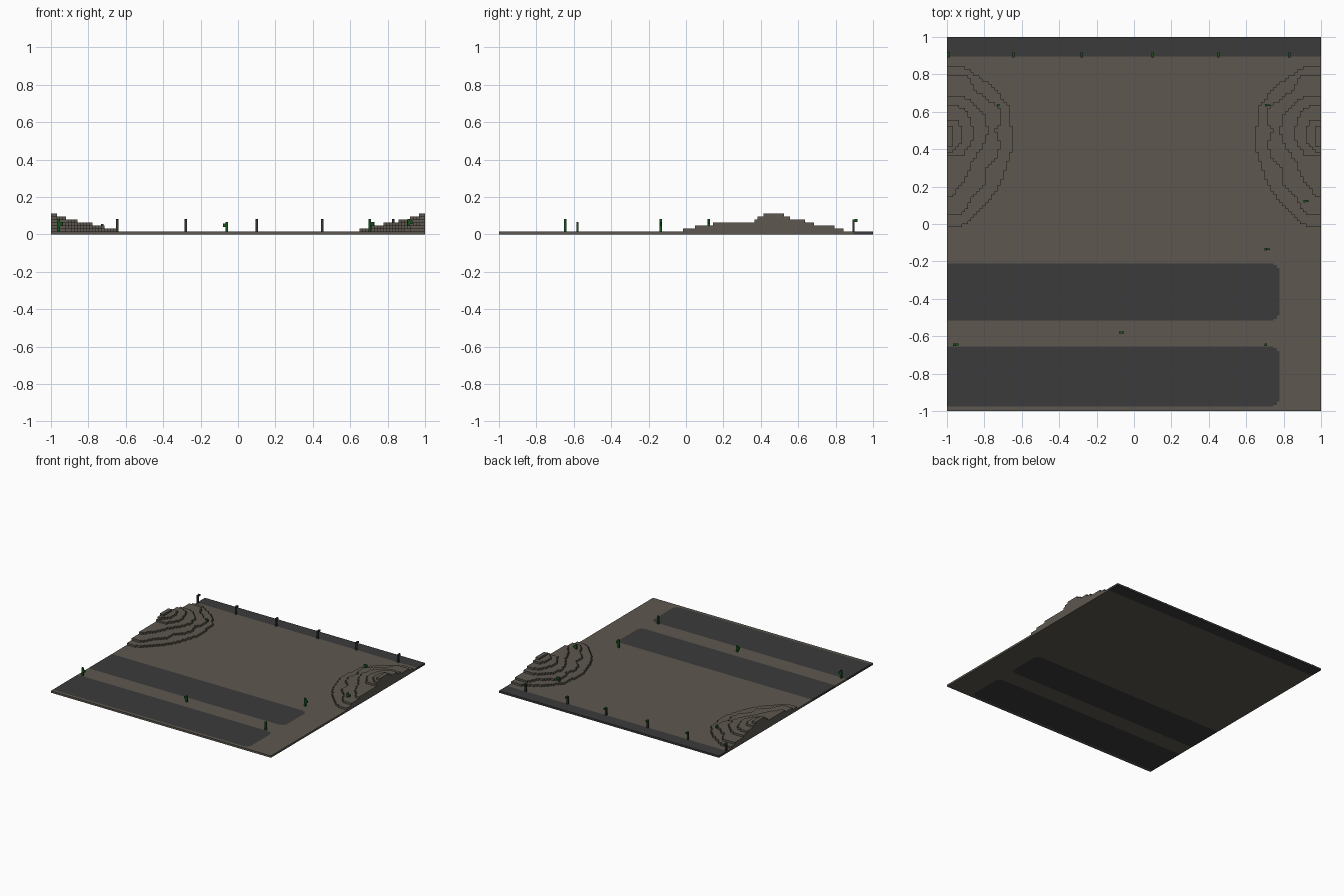
import bpy, bmesh
from mathutils import Vector

if "Cube" in bpy.data.objects:
    bpy.data.objects.remove(bpy.data.objects["Cube"], do_unlink=True)

V = 0.0159  # block size


def material(name, rgb):
    m = bpy.data.materials.new(name)
    m.use_nodes = True
    m.diffuse_color = (*rgb, 1)
    bsdf = next(n for n in m.node_tree.nodes if n.type == 'BSDF_PRINCIPLED')
    bsdf.inputs["Base Color"].default_value = (*rgb, 1)
    bsdf.inputs["Roughness"].default_value = 0.9
    return m


EARTH = material("brown_grey_earth", (0.110, 0.098, 0.079))
ASPHALT = material("dark_asphalt", (0.043, 0.043, 0.043))
POST = material("post_charcoal", (0.035, 0.035, 0.035))
GREEN = material("plant_green", (0.008, 0.085, 0.012))


def finish(bm, name, *mats):
    bmesh.ops.recalc_face_normals(bm, faces=bm.faces)
    me = bpy.data.meshes.new(name)
    bm.to_mesh(me)
    bm.free()
    for m in mats:
        me.materials.append(m)
    ob = bpy.data.objects.new(name, me)
    bpy.context.collection.objects.link(ob)
    return ob


def add_box(bm, lo, hi, mat=0):
    lo, hi = Vector(lo), Vector(hi)
    verts = bmesh.ops.create_cube(bm, size=1)["verts"]
    for v in verts:
        v.co = (lo + hi) / 2 + v.co * (hi - lo)
    for f in {f for v in verts for f in v.link_faces}:
        f.material_index = mat


# Ground slab, cut along the road edges and coloured by face position
ROADS = [(-0.515, -0.21), (-0.975, -0.655)]
ROUNDING = [(0.0, 0.745), (0.008, 0.765), (0.025, 0.777)]  # inset from edge, road end
BACK_ROAD = 0.895


def is_road(c):
    if c.y > BACK_ROAD:
        return True
    for lo, hi in ROADS:
        inset = min(c.y - lo, hi - c.y)
        if any(inset > d and c.x < end for d, end in ROUNDING):
            return True
    return False


bm = bmesh.new()
add_box(bm, (-1, -1, 0), (1, 1, V))
cuts = [((end, 0, 0), (1, 0, 0)) for _, end in ROUNDING]
cuts += [((0, BACK_ROAD, 0), (0, 1, 0))]
for lo, hi in ROADS:
    for d, _ in ROUNDING:
        cuts += [((0, lo + d, 0), (0, 1, 0)), ((0, hi - d, 0), (0, 1, 0))]
for co, no in cuts:
    bmesh.ops.bisect_plane(bm, geom=bm.verts[:] + bm.edges[:] + bm.faces[:],
                           plane_co=co, plane_no=no)
for f in bm.faces:
    f.material_index = int(is_road(f.calc_center_median()))
finish(bm, "ground_slab", EARTH, ASPHALT)

# Hill terraces: (y, distance from the outer edge) from low to high
TERRACES = [
    [(-0.015, 0.07), (0.03, 0.14), (0.13, 0.23), (0.21, 0.285), (0.29, 0.31),
     (0.37, 0.34), (0.45, 0.35), (0.54, 0.34), (0.63, 0.33), (0.69, 0.28),
     (0.77, 0.2), (0.81, 0.13), (0.845, 0.09)],
    [(0.05, 0.07), (0.08, 0.1), (0.16, 0.15), (0.21, 0.2), (0.29, 0.21),
     (0.35, 0.26), (0.42, 0.285), (0.50, 0.26), (0.54, 0.285), (0.62, 0.28),
     (0.68, 0.2), (0.72, 0.15), (0.78, 0.12), (0.80, 0.08)],
    [(0.15, 0.03), (0.19, 0.06), (0.24, 0.1), (0.32, 0.13), (0.38, 0.17),
     (0.45, 0.21), (0.51, 0.22), (0.58, 0.2), (0.65, 0.14), (0.685, 0.09)],
    [(0.36, 0.08), (0.40, 0.11), (0.47, 0.15), (0.55, 0.13), (0.60, 0.11),
     (0.64, 0.05)],
    [(0.38, 0.03), (0.41, 0.06), (0.44, 0.085), (0.50, 0.085), (0.56, 0.05)],
    [(0.41, 0.025), (0.52, 0.03)],
]


def width_at(profile, y):
    for (y0, w0), (y1, w1) in zip(profile, profile[1:]):
        if y <= y1:
            return w0 + (w1 - w0) * max(0, y - y0) / (y1 - y0)
    return profile[-1][1]


def hill(name, side):
    bm = bmesh.new()
    for level, profile in enumerate(TERRACES):
        first, last = round(profile[0][0] / V), round(profile[-1][0] / V)
        # Blocky outline, one step per row of blocks
        outline = [(0, first * V)]
        for row in range(first, last):
            w = max(1, round(width_at(profile, (row + 0.5) * V) / V)) * V
            if outline[-1][0] == w:
                outline[-1] = (w, (row + 1) * V)
            else:
                outline += [(w, row * V), (w, (row + 1) * V)]
        outline.append((0, last * V))
        z = (level + 1) * V
        base = bm.faces.new([bm.verts.new((side * (1 - w), y, z)) for w, y in outline])
        top = bmesh.ops.extrude_face_region(bm, geom=[base])["geom"]
        bmesh.ops.translate(bm, vec=(0, 0, V),
                            verts=[g for g in top if isinstance(g, bmesh.types.BMVert)])
    finish(bm, name, EARTH)


hill("left_hill", 1)
hill("right_hill", -1)

# Roadside posts with a small green cap on the back
for i, x in enumerate((-0.992, -0.645, -0.28, 0.10, 0.45, 0.83)):
    bm = bmesh.new()
    add_box(bm, (x - 0.007, 0.889, V), (x + 0.007, 0.901, 0.08))
    add_box(bm, (x - 0.007, 0.901, 0.067), (x + 0.007, 0.917, 0.081), 1)
    finish(bm, f"road_post_{i + 1}", POST, GREEN)

# Small cacti: x, y, base, top, side of the arm (0 for none)
CACTI = [
    (0.708, 0.635, 2 * V, 0.064, 1), (-0.725, 0.635, 2 * V, 0.055, 0),
    (0.912, 0.122, 2 * V, 0.082, 1), (0.705, -0.135, V, 0.082, 1),
    (-0.060, -0.580, V, 0.066, -1), (-0.960, -0.645, V, 0.082, 1),
    (0.705, -0.645, V, 0.082, 0),
]
for i, (x, y, base, top, arm) in enumerate(CACTI):
    bm = bmesh.new()
    add_box(bm, (x - 0.007, y - 0.006, base), (x + 0.007, y + 0.006, top))
    if arm:
        x0, x1 = sorted((x + arm * 0.007, x + arm * 0.021))
        mid = base + (top - base) * 0.45
        add_box(bm, (x0, y - 0.005, mid), (x1, y + 0.005, mid + 0.02))
    finish(bm, f"cactus_{i + 1}", GREEN)
